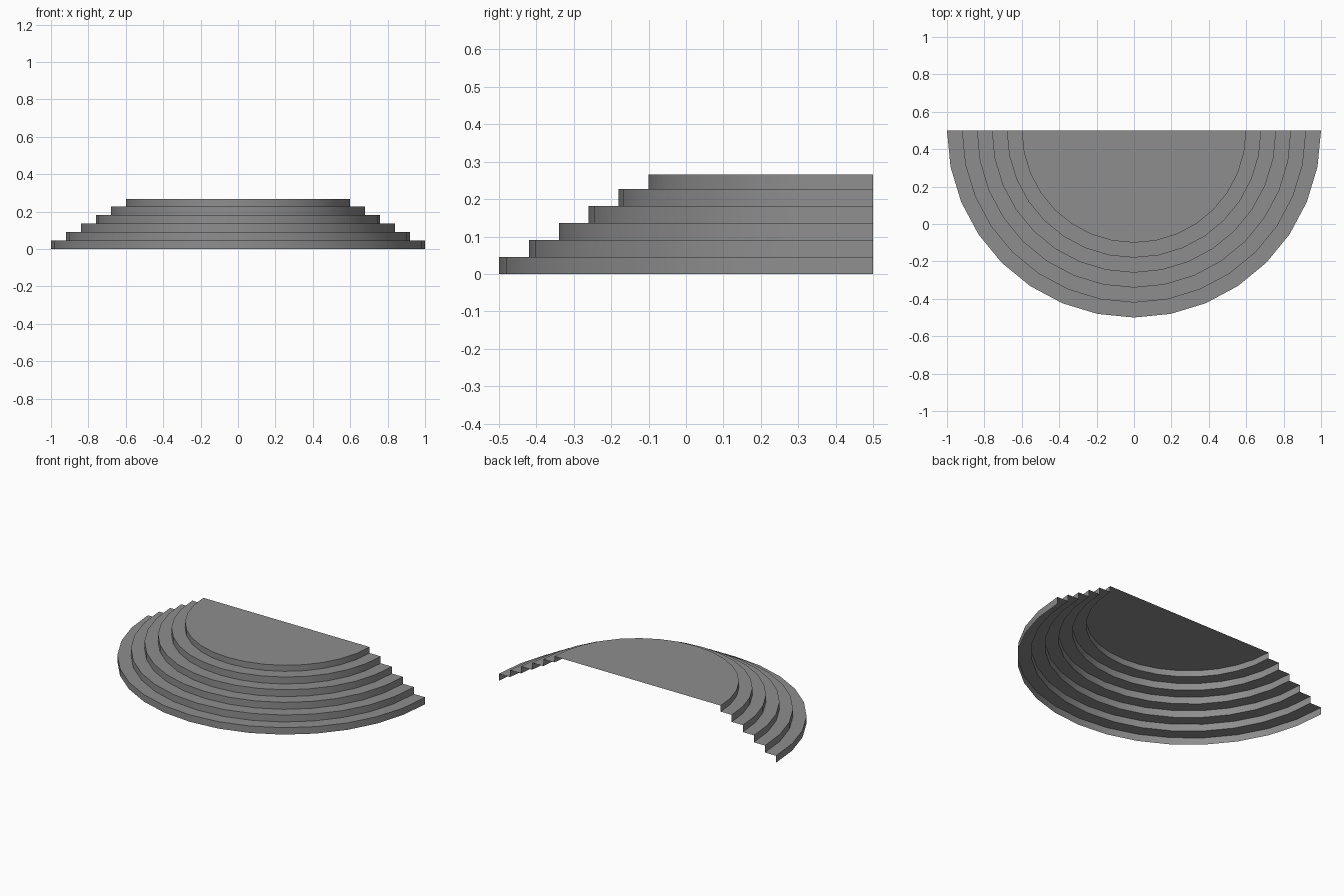
import bpy
import bmesh
import math

STEPS = 6
SEGMENTS = 16
OUTER_RADIUS = 1.0
TREAD = 0.08
RISE = 0.0453
TOP = 0.266
BACK = 0.5

cube = bpy.data.objects.get("Cube")
if cube:
    bpy.data.objects.remove(cube, do_unlink=True)

stone = bpy.data.materials.new("grey stone")
stone.use_nodes = True
grey = (0.27, 0.27, 0.27, 1)
stone.diffuse_color = grey
stone.node_tree.nodes["Principled BSDF"].inputs["Base Color"].default_value = grey


def half_ring(bm, radius, z):
    """Half circle of vertices, bulging to the front."""
    angles = [math.pi * (1 + i / SEGMENTS) for i in range(SEGMENTS + 1)]
    return [bm.verts.new((radius * math.cos(a), BACK + radius * math.sin(a), z))
            for a in angles]


def finish(bm, name):
    mesh = bpy.data.meshes.new(name)
    bm.to_mesh(mesh)
    bm.free()
    mesh.materials.append(stone)
    obj = bpy.data.objects.new(name, mesh)
    bpy.context.collection.objects.link(obj)
    bpy.ops.object.select_all(action='DESELECT')
    obj.select_set(True)
    bpy.context.view_layer.objects.active = obj
    bpy.ops.object.shade_smooth_by_angle(angle=math.radians(30))
    return obj


# Stair profile, from the ground up: one riser and one tread per step
profile = []
for step in range(STEPS):
    radius = OUTER_RADIUS - step * TREAD
    top = TOP if step == STEPS - 1 else (step + 1) * RISE
    profile += [(radius, step * RISE), (radius, top)]

# Curved steps, an open shell without back or underside
bm = bmesh.new()
rings = [half_ring(bm, r, z) for r, z in profile]
for low, high in zip(rings, rings[1:]):
    for i in range(SEGMENTS):
        bm.faces.new((low[i], low[i + 1], high[i + 1], high[i]))
finish(bm, "curved_steps")

# Half-round landing on top
bm = bmesh.new()
bm.faces.new(half_ring(bm, *profile[-1]))
finish(bm, "landing")
